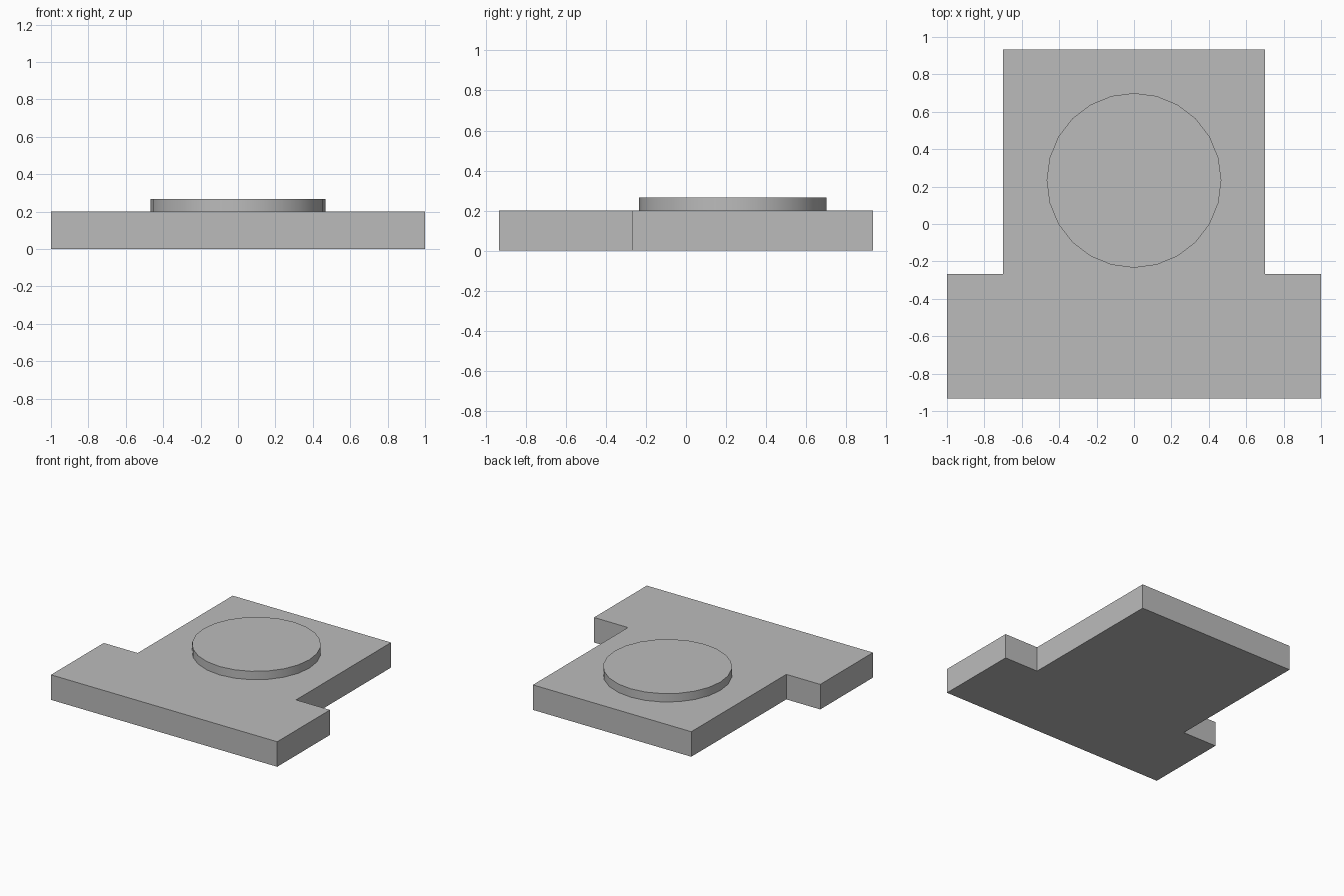
import bpy
import bmesh

cube = bpy.data.objects.get("Cube")
if cube:
    bpy.data.objects.remove(cube, do_unlink=True)

# Single grey finish
grey = bpy.data.materials.new("plain_grey")
grey.use_nodes = True
colour = (0.5, 0.5, 0.5, 1)
grey.diffuse_color = colour
grey.node_tree.nodes["Principled BSDF"].inputs["Base Color"].default_value = colour

PLATE_TOP = 0.2
DISC_TOP = 0.267

# T-shaped base plate: half outline mirrored, then extruded upwards
half = [(1, -0.933), (1, -0.267), (0.7, -0.267), (0.7, 0.933)]
outline = half + [(-x, y) for x, y in reversed(half)]
bm = bmesh.new()
face = bm.faces.new([bm.verts.new((x, y, 0)) for x, y in outline])
top = bmesh.ops.extrude_face_region(bm, geom=[face])["geom"]
bmesh.ops.translate(bm, vec=(0, 0, PLATE_TOP),
                    verts=[g for g in top if isinstance(g, bmesh.types.BMVert)])
bmesh.ops.recalc_face_normals(bm, faces=bm.faces)
mesh = bpy.data.meshes.new("base_plate")
bm.to_mesh(mesh)
bm.free()
plate = bpy.data.objects.new("base_plate", mesh)
bpy.context.collection.objects.link(plate)
plate.data.materials.append(grey)

# Raised round disc on the plate
bpy.ops.mesh.primitive_cylinder_add(
    vertices=24, radius=0.467, depth=DISC_TOP - PLATE_TOP,
    location=(0, 0.233, (DISC_TOP + PLATE_TOP) / 2))
disc = bpy.context.object
disc.name = disc.data.name = "raised_disc"
disc.data.materials.append(grey)
bpy.ops.object.shade_smooth_by_angle()
